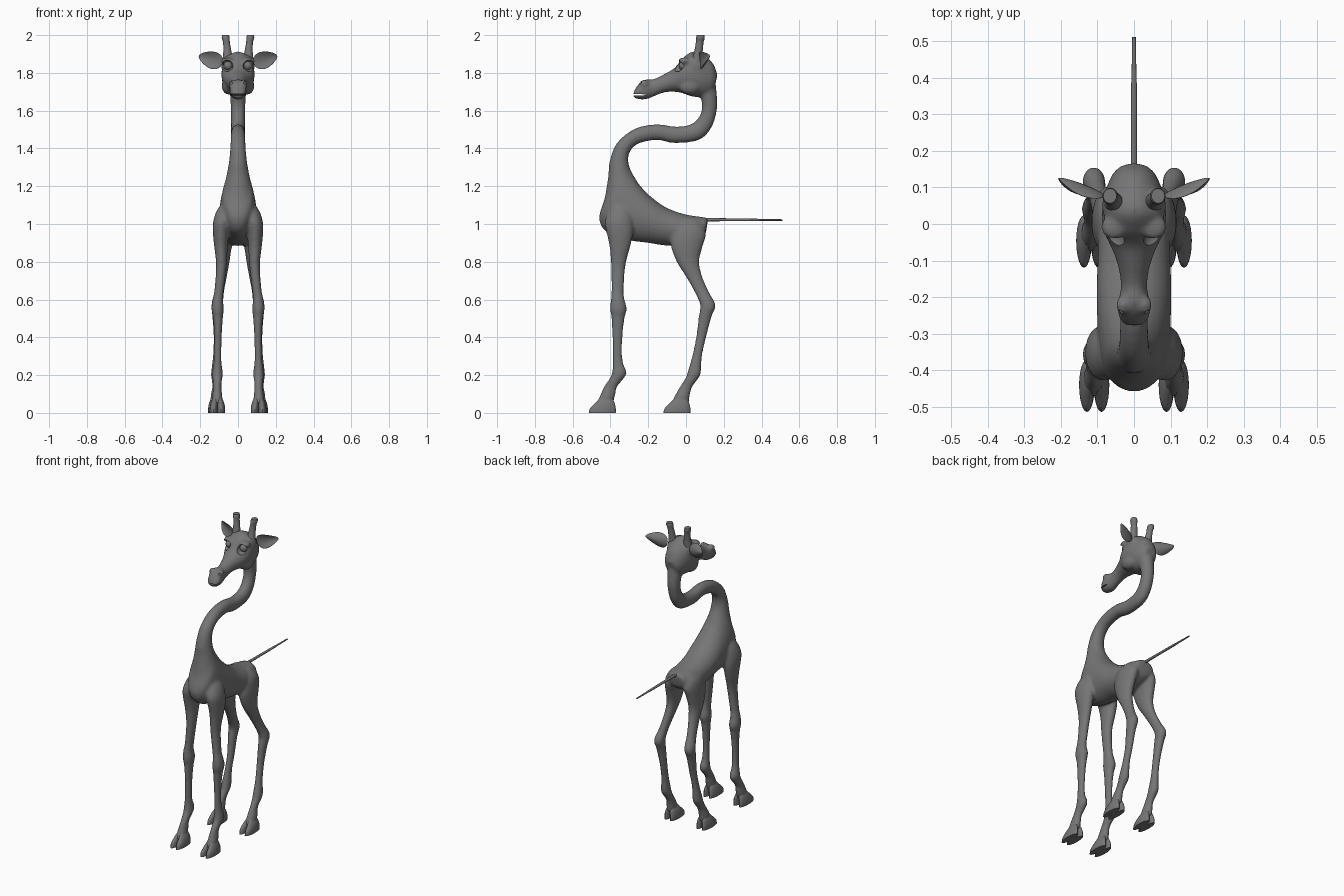
import bpy, bmesh, math
from mathutils import Vector, Matrix

# dark grey finish for every part
grey = bpy.data.materials.new("dark_grey")
grey.diffuse_color = (.18, .18, .18, 1)


def smooth_rows(rows, steps):
    """Catmull-Rom resampling of a list of number tuples."""
    vs = [Vector(r) for r in rows]
    out = []
    for i in range(len(vs) - 1):
        a, b, c, d = vs[max(i - 1, 0)], vs[i], vs[i + 1], vs[min(i + 2, len(vs) - 1)]
        for k in range(steps):
            t = k / steps
            out.append(0.5 * (2 * b + (c - a) * t + (2 * a - 5 * b + 4 * c - d) * t * t
                              + (3 * b - a - 3 * c + d) * t ** 3))
    return out + [vs[-1]]


def loft(bm, rows, side=1, steps=4, n=24):
    """Elliptical rings; row = (front y, z, back y, z, centre x, half width)."""
    rings = []
    for y1, z1, y2, z2, x, rx in smooth_rows(rows, steps):
        ring = []
        for k in range(n):
            a = 2 * math.pi * k / n
            m = 0.5 + 0.5 * math.cos(a)
            ring.append(bm.verts.new((side * (x + rx * math.sin(a)),
                                      y2 + (y1 - y2) * m, z2 + (z1 - z2) * m)))
        rings.append(ring)
    for p, q in zip(rings, rings[1:]):
        for k in range(n):
            bm.faces.new((p[k], p[(k + 1) % n], q[(k + 1) % n], q[k]))
    bm.faces.new(rings[0])
    bm.faces.new(rings[-1])


def level(rows):
    """Horizontal rings from (z, front y, back y, x, half width)."""
    return [(y1, z, y2, z, x, rx) for z, y1, y2, x, rx in rows]


def ball(bm, pos, size):
    m = Matrix.Translation(pos) @ Matrix.Diagonal((*size, 1))
    bmesh.ops.create_uvsphere(bm, u_segments=24, v_segments=16, radius=1, matrix=m)


def finish(name, bm, angle=40):
    bmesh.ops.recalc_face_normals(bm, faces=bm.faces[:])
    me = bpy.data.meshes.new(name)
    bm.to_mesh(me)
    bm.free()
    me.materials.append(grey)
    ob = bpy.data.objects.new(name, me)
    bpy.context.collection.objects.link(ob)
    shade(ob, angle)
    return ob


def shade(ob, angle):
    bpy.ops.object.select_all(action='DESELECT')
    ob.select_set(True)
    bpy.context.view_layer.objects.active = ob
    bpy.ops.object.shade_smooth_by_angle(angle=math.radians(angle))


# torso flowing into the S-shaped neck
torso_neck = [
    (.11, .98, .115, 1.02, 0, .03), (.09, .93, .10, 1.035, 0, .07),
    (0, .89, 0, 1.05, 0, .095), (-.1, .885, -.1, 1.085, 0, .10),
    (-.2, .90, -.18, 1.14, 0, .103), (-.31, .915, -.24, 1.20, 0, .10),
    (-.42, .955, -.27, 1.245, 0, .093), (-.46, 1.03, -.287, 1.275, 0, .082),
    (-.43, 1.14, -.30, 1.305, 0, .066), (-.412, 1.25, -.306, 1.34, 0, .053),
    (-.405, 1.33, -.30, 1.375, 0, .045), (-.365, 1.43, -.28, 1.405, 0, .04),
    (-.27, 1.505, -.24, 1.43, 0, .038), (-.155, 1.528, -.15, 1.445, 0, .037),
    (-.05, 1.515, -.06, 1.428, 0, .037), (.03, 1.53, .07, 1.445, 0, .037),
    (.07, 1.57, .135, 1.51, 0, .037), (.085, 1.62, .163, 1.60, 0, .038),
    (.075, 1.68, .165, 1.67, 0, .042), (.05, 1.75, .155, 1.76, 0, .05)]

# head from the back of the skull to the muzzle
head = [
    (.15, 1.72, .167, 1.79, 0, .035), (.13, 1.685, .14, 1.855, 0, .06),
    (.08, 1.672, .08, 1.90, 0, .082), (.03, 1.675, .03, 1.912, 0, .088),
    (-.02, 1.693, -.02, 1.875, 0, .083), (-.07, 1.70, -.06, 1.827, 0, .062),
    (-.12, 1.695, -.11, 1.797, 0, .044), (-.17, 1.675, -.17, 1.768, 0, .036),
    (-.21, 1.66, -.215, 1.765, 0, .043), (-.25, 1.66, -.25, 1.742, 0, .044),
    (-.28, 1.672, -.275, 1.705, 0, .026)]

# the shoulder starts high and thin so that it blends into the chest
front_leg = level([
    (1.13, -.38, -.31, .045, .025), (1.07, -.41, -.285, .068, .045),
    (1.01, -.43, -.28, .084, .048), (.95, -.42, -.28, .09, .043),
    (.88, -.405, -.295, .09, .036),
    (.78, -.397, -.32, .088, .028), (.65, -.395, -.33, .10, .025),
    (.60, -.398, -.325, .107, .028), (.55, -.402, -.313, .108, .033),
    (.50, -.395, -.325, .106, .026), (.40, -.39, -.336, .106, .02),
    (.28, -.388, -.336, .108, .02), (.22, -.391, -.315, .109, .028),
    (.19, -.40, -.323, .109, .027), (.14, -.434, -.363, .109, .021),
    (.10, -.452, -.373, .110, .026), (.05, -.475, -.385, .11, .03)])

hind_leg = level([
    (1.03, -.04, .07, .035, .03), (.99, -.07, .095, .055, .047),
    (.94, -.082, .106, .067, .047),
    (.88, -.08, .088, .075, .042), (.80, -.05, .07, .08, .035),
    (.72, 0, .087, .088, .029), (.64, .045, .122, .10, .026),
    (.57, .075, .157, .11, .031), (.51, .067, .136, .11, .026),
    (.40, .053, .107, .108, .021), (.30, .032, .085, .112, .021),
    (.22, .009, .08, .115, .027), (.19, 0, .071, .115, .027),
    (.14, -.032, .035, .115, .021), (.10, -.055, .022, .117, .026),
    (.05, -.08, .015, .118, .03)])

# fused skin: torso, neck, head and legs
bm = bmesh.new()
loft(bm, torso_neck)
loft(bm, head)
for s in (-1, 1):
    loft(bm, front_leg, s)
    loft(bm, hind_leg, s)
    ball(bm, (s * .05, .02, 1.73), (.036, .06, .045))      # cheek
    ball(bm, (s * .048, .05, 1.835), (.04, .055, .06))     # skull side
    ball(bm, (s * .055, -.008, 1.862), (.036, .036, .02))  # brow
    ball(bm, (s * .03, -.222, 1.742), (.02, .026, .022))   # nostril
body = finish("body", bm)

# eye sockets, nostrils and mouth are cut out of the fused skin
bm = bmesh.new()
for s in (-1, 1):
    ball(bm, (s * .06, -.046, 1.838), (.034, .036, .032))
    ball(bm, (s * .037, -.248, 1.748), (.009, .014, .009))
ball(bm, (0, -.255, 1.684), (.06, .055, .005))
sockets = finish("socket_cutter", bm)
sockets.hide_render = True

rm = body.modifiers.new("fuse", 'REMESH')
rm.mode = 'VOXEL'
rm.voxel_size = .0075
sm = body.modifiers.new("soften", 'SMOOTH')
sm.factor, sm.iterations = .5, 10
cut = body.modifiers.new("sockets", 'BOOLEAN')
cut.operation, cut.object = 'DIFFERENCE', sockets
dg = bpy.context.evaluated_depsgraph_get()
baked = bpy.data.meshes.new_from_object(body.evaluated_get(dg))
body.modifiers.clear()
body.data = baked
body.data.materials.clear()
body.data.materials.append(grey)
bpy.data.objects.remove(sockets)
shade(body, 45)

# eyeballs
bm = bmesh.new()
for s in (-1, 1):
    ball(bm, (s * .052, -.014, 1.838), (.024, .024, .024))
finish("eyes", bm)

# horns
bm = bmesh.new()
for s in (-1, 1):
    loft(bm, level([(1.85, .025, .085, .055, .03), (1.91, .043, .088, .056, .022),
                    (1.96, .052, .093, .061, .018), (1.985, .053, .099, .065, .021),
                    (2.0, .057, .097, .066, .018)]), s)
finish("horns", bm)

# cupped leaf-shaped ears
bm = bmesh.new()
u = Vector((.12, .045, .035)).normalized()
v = (Vector((0, 0, 1)) - u * u.z).normalized()
w = u.cross(v)
if w.y > 0:
    w.negate()
for s in (-1, 1):
    made = bmesh.ops.create_uvsphere(bm, u_segments=24, v_segments=16, radius=1)
    for vert in made['verts']:
        c, b, a = vert.co
        p = (Vector((.147, .094, 1.872)) + u * a * .07 + v * b * (.043 - .018 * a)
             + w * (c * .009 + .022 * b * b - .008))
        vert.co = (s * p.x, p.y, p.z)
finish("ears", bm)

# cloven hooves, two toes on each foot
bm = bmesh.new()
for s in (-1, 1):
    for x, y in ((.109, -.515), (.117, -.12)):
        for t in (-.02, .02):
            loft(bm, level([(0, y, y + .143, x + t, .021), (.025, y + .008, y + .143, x + t, .021),
                            (.055, y + .037, y + .136, x + t * .8, .019),
                            (.08, y + .06, y + .125, x + t * .5, .014)]), s)
finish("hooves", bm)

# tail
bm = bmesh.new()
loft(bm, [(.08, 1.008, .08, 1.036, 0, .011), (.13, 1.014, .13, 1.032, 0, .009),
          (.37, 1.015, .37, 1.028, 0, .008), (.39, 1.016, .39, 1.027, 0, .007),
          (.512, 1.017, .512, 1.025, 0, .005)], n=12)
finish("tail", bm)
